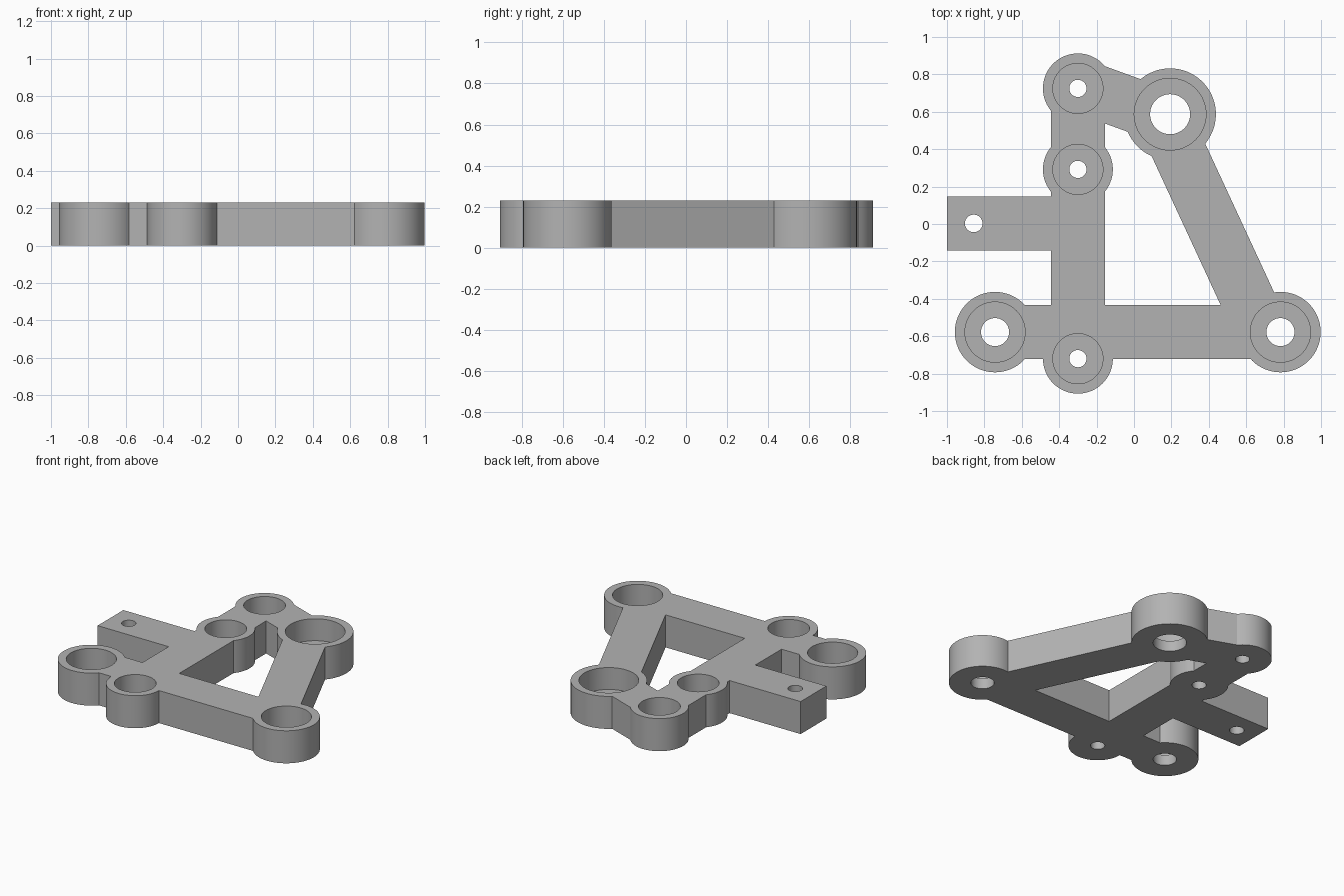
import bpy
import math

HEIGHT = 0.23
BORE_FLOOR = 0.075
BAR_WIDTH = 0.288

cube = bpy.data.objects.get("Cube")
if cube:
    bpy.data.objects.remove(cube, do_unlink=True)

grey = bpy.data.materials.new("plain grey")
grey.use_nodes = True
COLOUR = (0.45, 0.45, 0.45, 1)
grey.diffuse_color = COLOUR
grey.node_tree.nodes["Principled BSDF"].inputs["Base Color"].default_value = COLOUR


def cylinder(name, centre, radius, bottom=0.0, top=HEIGHT):
    bpy.ops.mesh.primitive_cylinder_add(
        vertices=64, radius=radius, depth=top - bottom,
        location=(*centre, (top + bottom) / 2))
    obj = bpy.context.object
    obj.name = name
    return obj


def bar(name, start, end):
    """Straight square-ended bar between two points in plan."""
    dx, dy = end[0] - start[0], end[1] - start[1]
    bpy.ops.mesh.primitive_cube_add(
        size=1, location=((start[0] + end[0]) / 2, (start[1] + end[1]) / 2, HEIGHT / 2),
        rotation=(0, 0, math.atan2(dy, dx)))
    obj = bpy.context.object
    obj.name = name
    obj.scale = (math.hypot(dx, dy), BAR_WIDTH, HEIGHT)
    return obj


def combine(target, helper, operation):
    """Apply a boolean and discard the helper object."""
    mod = target.modifiers.new(helper.name, "BOOLEAN")
    mod.operation = operation
    mod.solver = "EXACT"
    mod.object = helper
    bpy.context.view_layer.objects.active = target
    bpy.ops.object.modifier_apply(modifier=mod.name)
    bpy.data.objects.remove(helper, do_unlink=True)


# Bosses: centre, outer radius, counterbore radius, through-hole radius
bosses = [
    ((-0.30, 0.725), 0.187, 0.134, 0.046),
    ((-0.30, 0.292), 0.187, 0.134, 0.046),
    ((-0.30, -0.72), 0.187, 0.134, 0.046),
    ((0.193, 0.587), 0.245, 0.192, 0.107),
    ((-0.743, -0.578), 0.215, 0.161, 0.075),
    ((0.783, -0.578), 0.215, 0.161, 0.075),
]

# Connecting bars
bracket = bar("bracket_plate", (-0.30, -0.72), (-0.30, 0.725))
for name, start, end in [
    ("base_bar", (-0.743, -0.578), (0.783, -0.578)),
    ("side_tab", (-1.0, 0.003), (-0.30, 0.003)),
    ("diagonal_bar", (0.15, 0.585), (0.69, -0.58)),
    ("top_bar", (-0.30, 0.743), (0.19, 0.565)),
]:
    combine(bracket, bar(name, start, end), "UNION")

for centre, outer, bore, hole in bosses:
    combine(bracket, cylinder("boss", centre, outer), "UNION")

# Counterbores and through-holes
for centre, outer, bore, hole in bosses:
    combine(bracket, cylinder("counterbore", centre, bore, BORE_FLOOR, HEIGHT + 0.1), "DIFFERENCE")
    combine(bracket, cylinder("through_hole", centre, hole, -0.1, HEIGHT + 0.1), "DIFFERENCE")
combine(bracket, cylinder("tab_hole", (-0.857, 0.003), 0.047, -0.1, HEIGHT + 0.1), "DIFFERENCE")

# Finish
bracket.data.materials.clear()
bracket.data.materials.append(grey)
bpy.ops.object.select_all(action="DESELECT")
bracket.select_set(True)
bpy.context.view_layer.objects.active = bracket
bpy.ops.object.transform_apply(location=True, rotation=True, scale=True)
bpy.ops.object.shade_smooth_by_angle(angle=math.radians(25))
